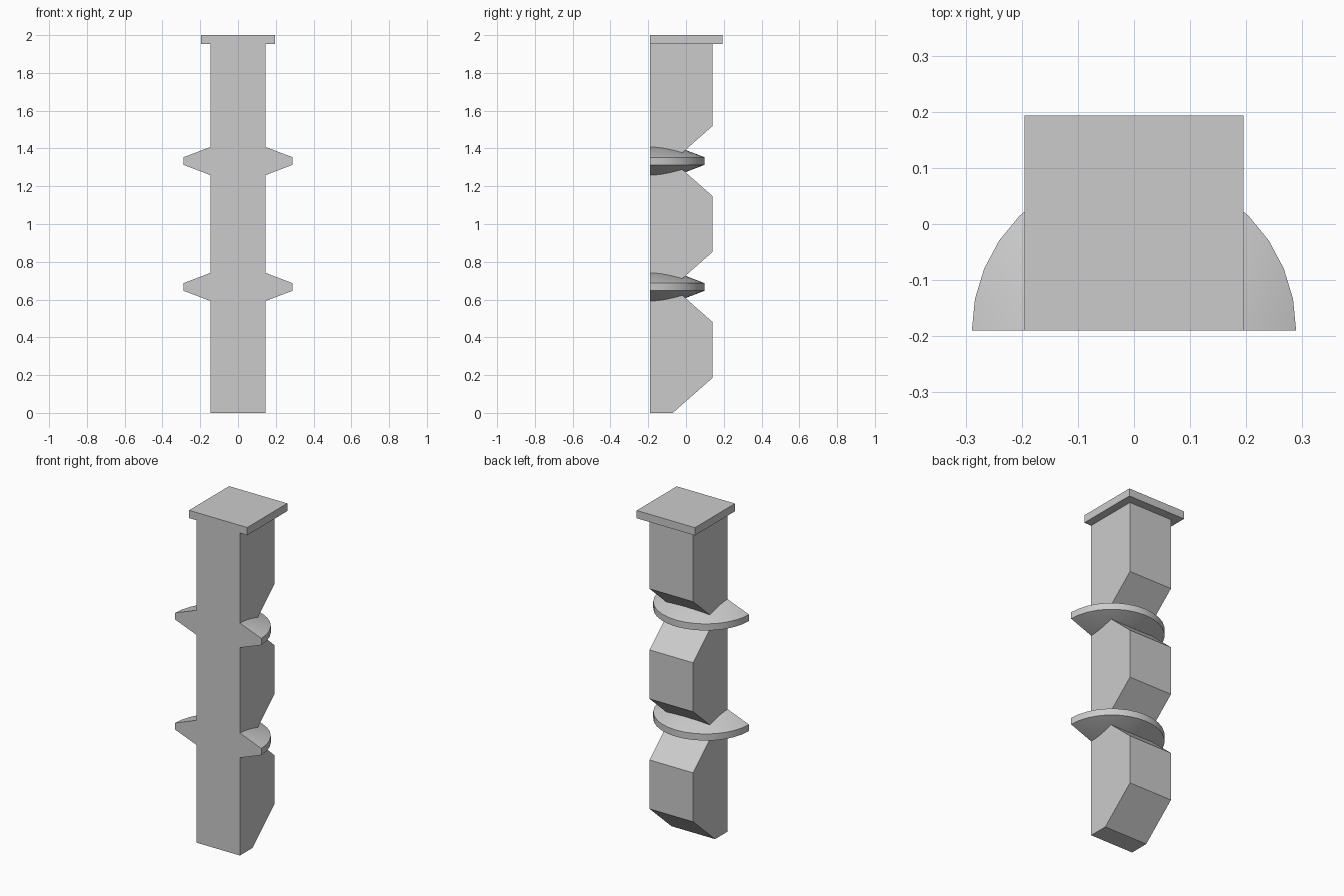
import bpy
import bmesh
import math

if "Cube" in bpy.data.objects:
    bpy.data.objects.remove(bpy.data.objects["Cube"], do_unlink=True)

FRONT = -0.19          # flat front plane shared by every part
BACK = 0.14
HALF_WIDTH = 0.146
PITCH = 2 / 3          # spacing of the notches and flanges
NOTCH_Y = -0.07
NOTCH_HALF = 0.185

grey = bpy.data.materials.new("plain grey")
grey.use_nodes = True
grey.diffuse_color = (0.6, 0.6, 0.6, 1)
grey.node_tree.nodes["Principled BSDF"].inputs["Base Color"].default_value = (0.6, 0.6, 0.6, 1)


def finish(name, bm):
    bmesh.ops.recalc_face_normals(bm, faces=bm.faces[:])
    mesh = bpy.data.meshes.new(name)
    bm.to_mesh(mesh)
    bm.free()
    mesh.materials.append(grey)
    obj = bpy.data.objects.new(name, mesh)
    bpy.context.collection.objects.link(obj)
    return obj


def extruded(name, profile, half_width):
    """Extrude a (y, z) side profile evenly across x."""
    bm = bmesh.new()
    face = bm.faces.new([bm.verts.new((-half_width, y, z)) for y, z in profile])
    moved = bmesh.ops.extrude_face_region(bm, geom=[face])["geom"]
    verts = [v for v in moved if isinstance(v, bmesh.types.BMVert)]
    bmesh.ops.translate(bm, verts=verts, vec=(2 * half_width, 0, 0))
    return finish(name, bm)


def half_flange(name, z, radius=0.289, rim=0.02, core=0.13, steps=16):
    """Half disc tapering to a thin rim, closed along the front plane."""
    bm = bmesh.new()
    section = [(0, -core), (radius, -rim), (radius, rim), (0, core)]
    verts = [bm.verts.new((r, FRONT, z + h)) for r, h in section]
    edges = [bm.edges.new(pair) for pair in zip(verts, verts[1:])]
    bmesh.ops.spin(bm, geom=verts + edges, cent=(0, FRONT, z), axis=(0, 0, 1),
                   angle=math.pi, steps=steps)
    bmesh.ops.remove_doubles(bm, verts=bm.verts[:], dist=0.0001)
    bmesh.ops.holes_fill(bm, edges=[e for e in bm.edges if e.is_boundary], sides=0)
    obj = finish(name, bm)
    bpy.ops.object.select_all(action="DESELECT")
    obj.select_set(True)
    bpy.context.view_layer.objects.active = obj
    bpy.ops.object.shade_smooth_by_angle(angle=math.radians(30))
    return obj


# Notched post with a chamfered foot
profile = [(FRONT, 0), (NOTCH_Y, 0), (BACK, NOTCH_HALF)]
for i in (1, 2):
    z = i * PITCH
    profile += [(BACK, z - NOTCH_HALF), (NOTCH_Y, z), (BACK, z + NOTCH_HALF)]
profile += [(BACK, 1.955), (FRONT, 1.955)]
extruded("notched_post", profile, HALF_WIDTH)

# Square cap plate
extruded("cap_plate", [(FRONT, 1.953), (0.193, 1.953), (0.193, 2), (FRONT, 2)], 0.195)

# Half-round flanges centred in the notches
half_flange("lower_flange", PITCH)
half_flange("upper_flange", 2 * PITCH)
